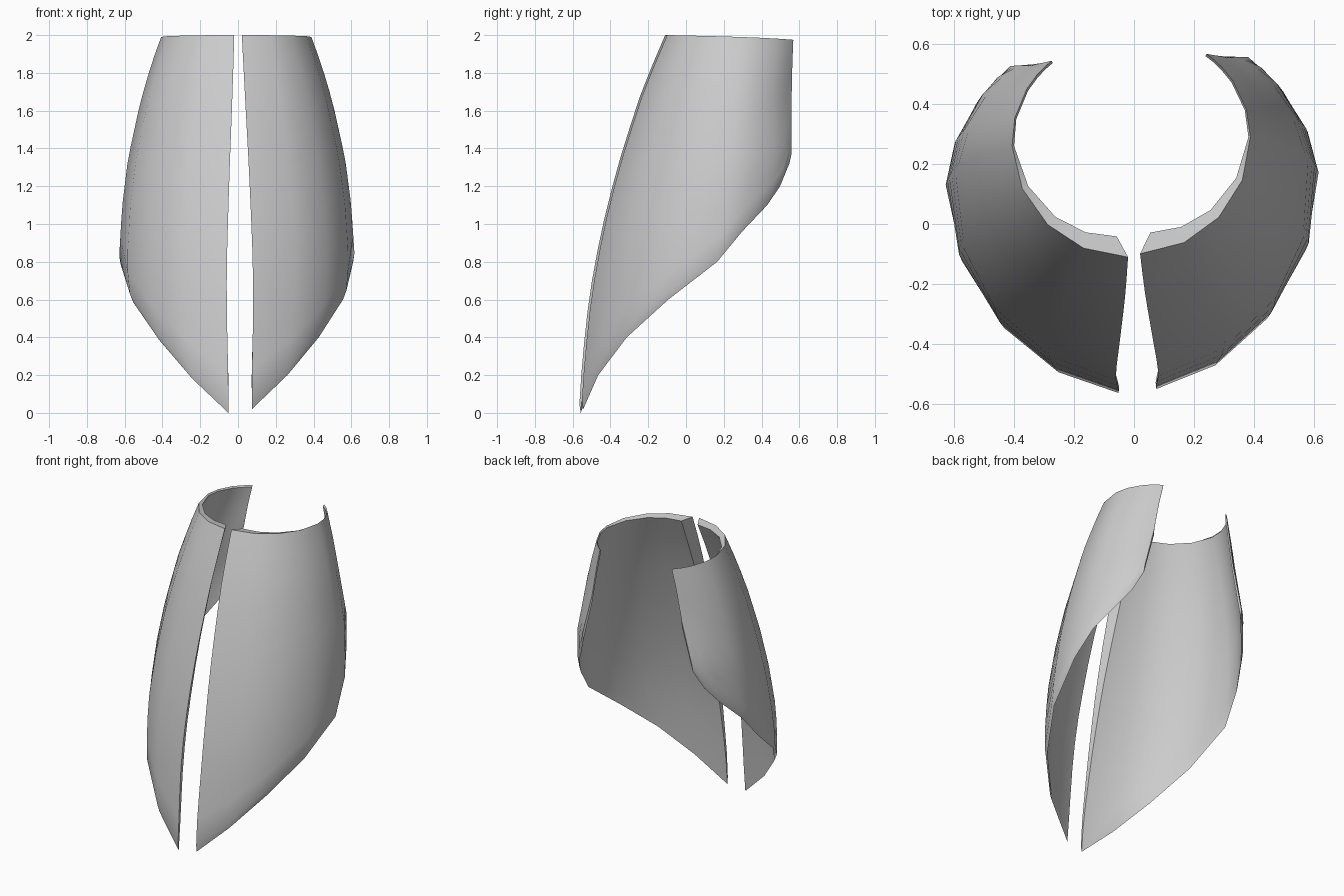
import bpy, bmesh, math

cube = bpy.data.objects.get("Cube")
if cube:
    bpy.data.objects.remove(cube, do_unlink=True)

# Body section by height: z, radius, y of the front, depth behind the centre
SECTIONS = [(0, .55, -.56, .45), (.2, .54, -.548, .45), (.4, .57, -.53, .45),
            (.6, .60, -.508, .45), (.8, .62, -.475, .45), (1.1, .60, -.41, .45),
            (1.35, .567, -.34, .45), (1.65, .50, -.245, .385),
            (1.85, .44, -.165, .365), (2, .385, -.10, .36)]
# Lower edge: angle round from the front, z
LOWER = [(.137, .02), (.52, .2), (.88, .4), (1.25, .6), (1.62, .8), (1.87, .96),
         (2.15, 1.1), (2.30, 1.2), (2.40, 1.32), (2.48, 1.60)]
ROWS = 12
BAND = .045   # height of the bevel along the lower edge


def section(z):
    for a, b in zip(SECTIONS, SECTIONS[1:]):
        if z <= b[0]:
            break
    f = (z - a[0]) / (b[0] - a[0])
    return [p + (q - p) * f for p, q in zip(a[1:], b[1:])]


def surface(phi, z, inset):
    r, front, back = section(z)
    cy = front + r
    depth = r if math.cos(phi) > 0 else back
    return ((r - inset) * math.sin(phi), cy - (depth - inset) * math.cos(phi), z)


def column(phi, low, inner):
    """Points of one upright line of the shell, bottom to top."""
    u = (phi - LOWER[0][0]) / (LOWER[-1][0] - LOWER[0][0])
    top = 2 - .025 * u ** 2 - (.01 if inner else 0)
    start = low if inner else low + BAND
    pts = []
    for i in range(ROWS + 1):
        z = start + (top - start) * i / ROWS
        # the front edge leans towards the middle as it rises
        ang = phi - .084 * (1 - u) * max(0, (z - .5) / 1.5) ** 1.3
        thick = .009 + .068 * max(0, 1 - phi / 1.65) * (z / 2)
        # the inner front corner is set back from the gap
        if inner:
            ang += .12 * max(0, 1 - u * 4) * (z / 2) ** 2
        pts.append(surface(ang, z, thick if inner else 0))
    return pts


def make_panel(name, side, material):
    bm = bmesh.new()

    def place(p):
        x, y, z = p
        if side < 0:   # the right panel is turned slightly forwards
            c, s = math.cos(.05), math.sin(.05)
            x, y = x + .005, y - .01
            x, y = c * x + s * y, c * y - s * x
            z = 2 - (2 - z) * 2 / 1.98
        return bm.verts.new((side * x, y, z))

    outer = [[place(p) for p in column(a, z, False)] for a, z in LOWER]
    inner = [[place(p) for p in column(a, z, True)] for a, z in LOWER]
    last = len(LOWER) - 1
    for i in range(last):
        for j in range(ROWS):
            for g in (outer, inner):
                bm.faces.new((g[i][j], g[i + 1][j], g[i + 1][j + 1], g[i][j + 1]))
        # lower bevel and upper rim
        for j in (0, ROWS):
            bm.faces.new((outer[i][j], outer[i + 1][j], inner[i + 1][j], inner[i][j]))
    # front and back edges
    for i in (0, last):
        for j in range(ROWS):
            bm.faces.new((outer[i][j], outer[i][j + 1], inner[i][j + 1], inner[i][j]))
    bmesh.ops.recalc_face_normals(bm, faces=bm.faces)
    mesh = bpy.data.meshes.new(name)
    bm.to_mesh(mesh)
    bm.free()
    mesh.materials.append(material)
    obj = bpy.data.objects.new(name, mesh)
    bpy.context.collection.objects.link(obj)
    bpy.ops.object.select_all(action='DESELECT')
    obj.select_set(True)
    bpy.context.view_layer.objects.active = obj
    bpy.ops.object.shade_smooth_by_angle(angle=math.radians(30))


grey = bpy.data.materials.new("light_grey")
grey.use_nodes = True
colour = (.6, .6, .6, 1)
grey.diffuse_color = colour
grey.node_tree.nodes["Principled BSDF"].inputs["Base Color"].default_value = colour

make_panel("left_shell_panel", 1, grey)
make_panel("right_shell_panel", -1, grey)
